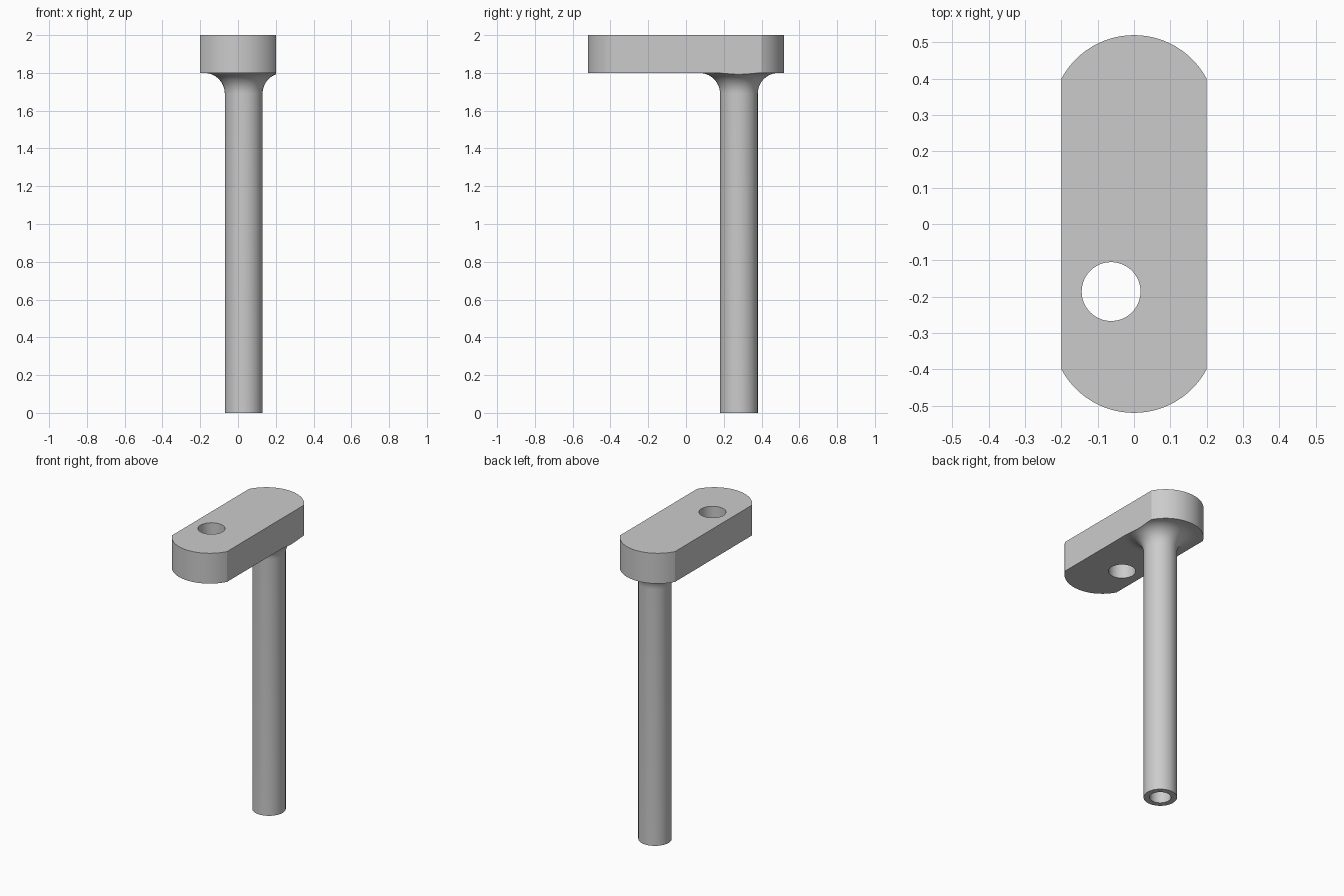
import bpy
import bmesh
from math import sin, cos, pi, asin, radians

if "Cube" in bpy.data.objects:
    bpy.data.objects.remove(bpy.data.objects["Cube"])

# Main dimensions
HALF_W, STRAIGHT, END = 0.2, 0.4, 0.52        # plate outline
PLATE_Z, TOP = 1.8, 2.0
STEM = (0.03, 0.28)                           # stem axis
STEM_R, BORE_R, FILLET = 0.1, 0.064, 0.11
HOLE, HOLE_R = (-0.063, -0.186), 0.081


def new_object(name, bm):
    bmesh.ops.recalc_face_normals(bm, faces=bm.faces)
    mesh = bpy.data.meshes.new(name)
    bm.to_mesh(mesh)
    bm.free()
    obj = bpy.data.objects.new(name, mesh)
    bpy.context.collection.objects.link(obj)
    return obj


def prism(name, outline, z0, z1):
    bm = bmesh.new()
    base = bm.faces.new([bm.verts.new((x, y, z0)) for x, y in outline])
    top = bmesh.ops.extrude_face_region(bm, geom=[base])["geom"]
    verts = [v for v in top if isinstance(v, bmesh.types.BMVert)]
    bmesh.ops.translate(bm, verts=verts, vec=(0, 0, z1 - z0))
    return new_object(name, bm)


def lathe(name, profile, centre, steps=64):
    bm = bmesh.new()
    verts = [bm.verts.new((centre[0] + r, centre[1], z)) for r, z in profile]
    edges = [bm.edges.new(pair) for pair in zip(verts, verts[1:])]
    bmesh.ops.spin(bm, geom=verts + edges, cent=(*centre, 0), axis=(0, 0, 1),
                   angle=2 * pi, steps=steps)
    bmesh.ops.remove_doubles(bm, verts=bm.verts, dist=0.0001)
    return new_object(name, bm)


def rod(name, centre, radius, z0, z1):
    return lathe(name, [(0, z0), (radius, z0), (radius, z1), (0, z1)], centre)


def combine(target, other, operation):
    other.hide_render = True
    mod = target.modifiers.new(operation.title(), "BOOLEAN")
    mod.operation, mod.solver, mod.object = operation, "EXACT", other
    bpy.context.view_layer.objects.active = target
    bpy.ops.object.modifier_apply(modifier=mod.name)
    bpy.data.objects.remove(other)


# Plate outline: straight sides with a shallow arc at each end
sagitta = END - STRAIGHT
arc_r = (HALF_W ** 2 + sagitta ** 2) / (2 * sagitta)
spread = asin(HALF_W / arc_r)
angles = [spread * (1 - i / 12) for i in range(25)]
back_arc = [(arc_r * sin(a), END - arc_r + arc_r * cos(a)) for a in angles]
outline = back_arc + [(-x, -y) for x, y in back_arc]

# Oversized slab joined to the flared stem, then trimmed to the outline
bracket = prism("plate_with_stem", [(-1, -1), (1, -1), (1, 1), (-1, 1)], PLATE_Z, TOP)
flare = [(STEM_R + FILLET * (1 - cos(a)), PLATE_Z - FILLET + FILLET * sin(a))
         for a in [pi / 2 * i / 12 for i in range(13)]]
profile = [(0, 0), (STEM_R, 0)] + flare + [(STEM_R + FILLET, 1.9), (0, 1.9)]
combine(bracket, lathe("stem", profile, STEM), "UNION")
combine(bracket, prism("trim", outline, -0.5, 2.5), "INTERSECT")

# Through hole in the plate and blind bore in the stem
combine(bracket, rod("hole_cutter", HOLE, HOLE_R, 1.5, 2.5), "DIFFERENCE")
combine(bracket, rod("bore_cutter", STEM, BORE_R, -0.5, PLATE_Z), "DIFFERENCE")

# Material
grey = bpy.data.materials.new("plain_grey")
grey.use_nodes = True
colour = (0.6, 0.6, 0.6, 1)
grey.diffuse_color = colour
grey.node_tree.nodes["Principled BSDF"].inputs["Base Color"].default_value = colour
bracket.data.materials.clear()
bracket.data.materials.append(grey)

# Smooth curved walls, flat plate faces
bpy.ops.object.select_all(action="DESELECT")
bracket.select_set(True)
bpy.context.view_layer.objects.active = bracket
bpy.ops.object.shade_smooth_by_angle(angle=radians(20))
for face in bracket.data.polygons:
    if abs(face.normal.z) > 0.999 or abs(face.center.x) > HALF_W - 0.001:
        face.use_smooth = False
